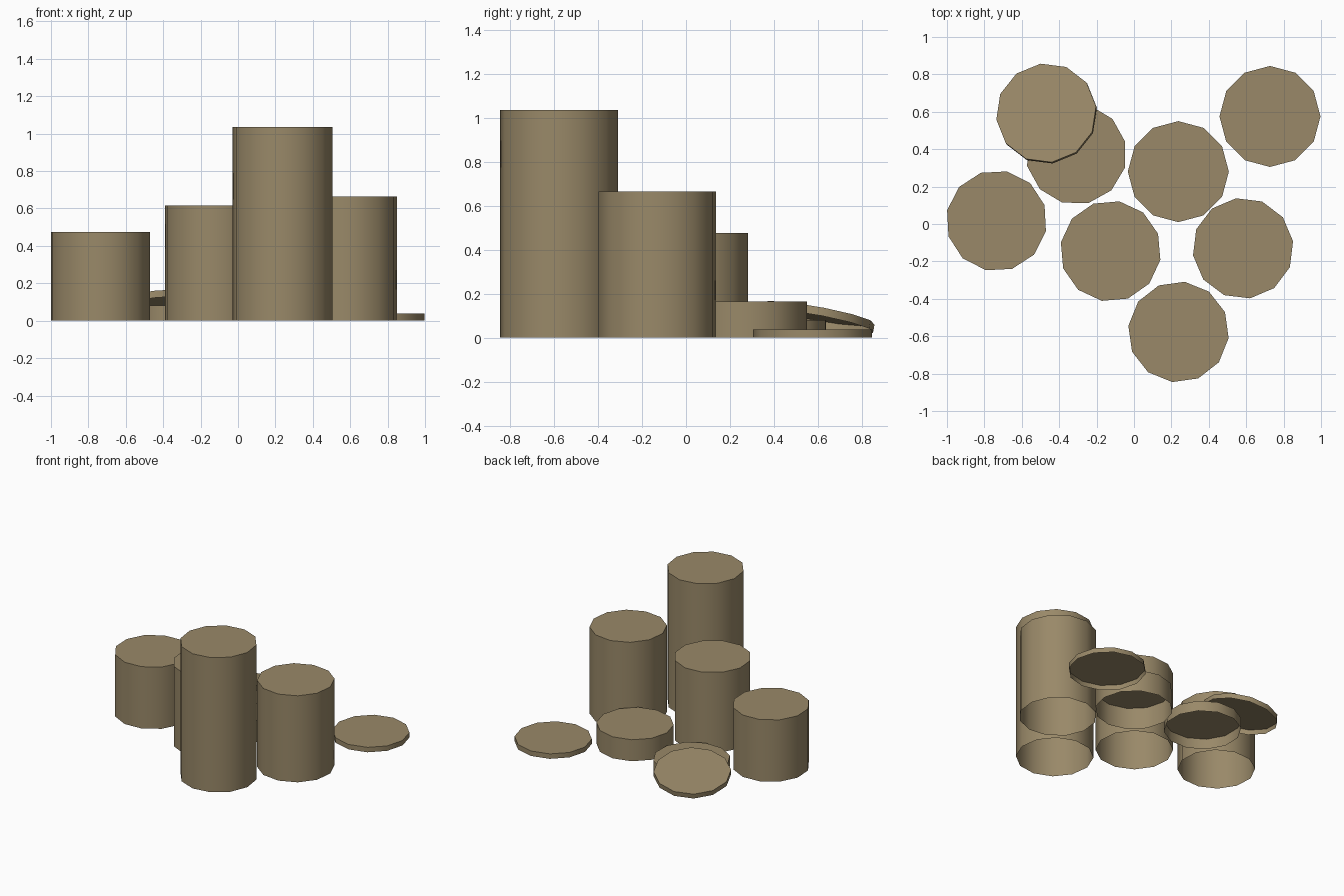
import bpy
import bmesh
import math
from mathutils import Matrix, Vector

if "Cube" in bpy.data.objects:
    bpy.data.objects.remove(bpy.data.objects["Cube"], do_unlink=True)

RADIUS = 0.27
SIDES = 12

# One dull bronze for everything
bronze = bpy.data.materials.new("dull_bronze")
bronze.use_nodes = True
color = (0.32, 0.25, 0.14, 1.0)
bronze.diffuse_color = color
bronze.node_tree.nodes["Principled BSDF"].inputs["Base Color"].default_value = color


def disc_stack(name, x, y, height, turn, base_z=0.0, normal=(0, 0, 1)):
    """Twelve-sided stack with a top cap and an open underside."""
    bm = bmesh.new()
    bmesh.ops.create_cone(bm, cap_ends=True, segments=SIDES, radius1=RADIUS,
                          radius2=RADIUS, depth=height,
                          matrix=Matrix.Translation((0, 0, height / 2)))
    bm.normal_update()
    underside = [f for f in bm.faces if f.normal.z < -0.9]
    bmesh.ops.delete(bm, geom=underside, context='FACES_ONLY')
    mesh = bpy.data.meshes.new(name)
    bm.to_mesh(mesh)
    bm.free()
    mesh.materials.append(bronze)

    obj = bpy.data.objects.new(name, mesh)
    bpy.context.collection.objects.link(obj)
    tilt = Vector((0, 0, 1)).rotation_difference(Vector(normal)).to_matrix().to_4x4()
    spin = Matrix.Rotation(math.radians(turn), 4, 'Z')
    obj.matrix_world = Matrix.Translation((x, y, base_z)) @ tilt @ spin

    # Rounded walls with a crisp rim
    bpy.ops.object.select_all(action='DESELECT')
    obj.select_set(True)
    bpy.context.view_layer.objects.active = obj
    bpy.ops.object.shade_smooth_by_angle(angle=math.radians(45))
    return obj


# Upright stacks: name, x, y, height, turn in degrees
stacks = [
    ("tallest_stack", 0.238, -0.577, 1.035, 23),
    ("tall_stack", 0.583, -0.13, 0.665, 8),
    ("middle_stack", -0.125, -0.145, 0.615, 20),
    ("side_stack", -0.735, 0.017, 0.475, 18),
    ("short_stack", 0.237, 0.28, 0.165, 0),
    ("low_stack", -0.309, 0.374, 0.08, 14),
    ("single_disc", 0.727, 0.575, 0.038, 0),
]
for stack in stacks:
    disc_stack(*stack)

# Disc leaning on the low stack
disc_stack("leaning_disc", -0.465, 0.587, 0.038, 7,
           base_z=0.073, normal=(-0.12, 0.18, 1))
